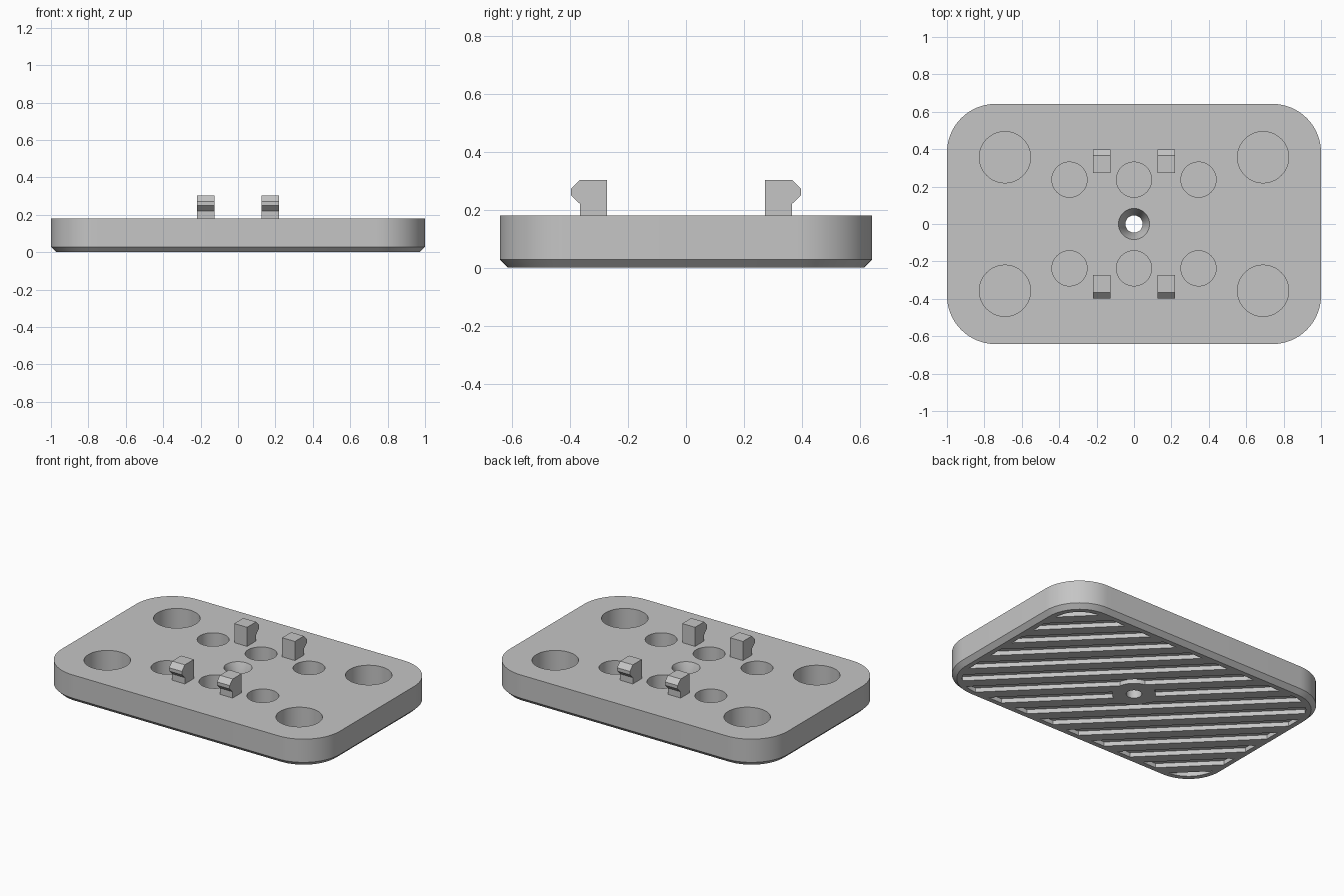
import bpy, bmesh, math
from mathutils import Matrix

cube = bpy.data.objects.get("Cube")
if cube:
    bpy.data.objects.remove(cube)

HX, HY, TOP, RADIUS = 1.0, 0.642, 0.179, 0.26
CHAMFER, RIM, GROOVE = 0.028, 0.06, 0.028

grey = bpy.data.materials.new("light grey plastic")
grey.use_nodes = True
colour = (0.56, 0.56, 0.56, 1)
grey.diffuse_color = colour
grey.node_tree.nodes["Principled BSDF"].inputs["Base Color"].default_value = colour


def make_object(name, bm):
    bmesh.ops.recalc_face_normals(bm, faces=bm.faces)
    mesh = bpy.data.meshes.new(name)
    bm.to_mesh(mesh)
    bm.free()
    mesh.materials.append(grey)
    obj = bpy.data.objects.new(name, mesh)
    bpy.context.collection.objects.link(obj)
    return obj


def circle(r, cx=0, cy=0, n=64):
    return [(cx + r * math.cos(2 * math.pi * i / n),
             cy + r * math.sin(2 * math.pi * i / n)) for i in range(n)]


def rounded_rect(inset, steps=16):
    r = RADIUS - inset
    pts = []
    for q, (sx, sy) in enumerate([(1, 1), (-1, 1), (-1, -1), (1, -1)]):
        for i in range(steps + 1):
            a = math.pi / 2 * (q + i / steps)
            pts.append((sx * (HX - RADIUS) + r * math.cos(a),
                        sy * (HY - RADIUS) + r * math.sin(a)))
    return pts


def add_stack(bm, levels):
    """Closed solid through matching outlines, given as (outline, z)."""
    rings = [[bm.verts.new((x, y, z)) for x, y in pts] for pts, z in levels]
    n = len(rings[0])
    for low, high in zip(rings, rings[1:]):
        for i in range(n):
            j = (i + 1) % n
            bm.faces.new((low[i], low[j], high[j], high[i]))
    bm.faces.new(rings[0][::-1])
    bm.faces.new(rings[-1])


def stack(name, levels):
    bm = bmesh.new()
    add_stack(bm, levels)
    return make_object(name, bm)


def boolean(target, tool, operation):
    """Apply a boolean and discard the tool."""
    tool.hide_render = True
    mod = target.modifiers.new("cut", 'BOOLEAN')
    mod.operation, mod.solver, mod.object = operation, 'EXACT', tool
    bpy.context.view_layer.update()
    graph = bpy.context.evaluated_depsgraph_get()
    mesh = bpy.data.meshes.new_from_object(target.evaluated_get(graph))
    target.modifiers.clear()
    target.data = mesh
    bpy.data.objects.remove(tool)


# Rounded base plate with a chamfered lower edge
plate = stack("base_plate", [(rounded_rect(CHAMFER), 0),
                             (rounded_rect(0), CHAMFER),
                             (rounded_rect(0), TOP)])

# Round pockets in the top
bm = bmesh.new()
pockets = [(sx * 0.69, sy * 0.357, 0.137) for sx in (-1, 1) for sy in (-1, 1)]
pockets += [(x, sy * 0.237, 0.094) for x in (-0.345, 0, 0.345) for sy in (-1, 1)]
for x, y, r in pockets:
    add_stack(bm, [(circle(r, x, y), 0.045), (circle(r, x, y), TOP + 0.1)])
boolean(plate, make_object("pocket_cutter", bm), 'DIFFERENCE')

# Diagonal grip grooves underneath, kept inside the rim and clear of the boss
bm = bmesh.new()
PITCH = 0.14
for i in range(-9, 10):
    place = (Matrix.Rotation(math.radians(45), 4, 'Z')
             @ Matrix.Translation((i * PITCH, 0, 0))
             @ Matrix.Diagonal((PITCH / 2, 4, 2 * GROOVE, 1)))
    bmesh.ops.create_cube(bm, size=1, matrix=place)
grooves = make_object("groove_cutter", bm)
area = stack("groove_area", [(rounded_rect(RIM), -0.1), (rounded_rect(RIM), 0.1)])
boolean(grooves, area, 'INTERSECT')
boss = stack("boss_area", [(circle(0.128), -0.2), (circle(0.128), 0.2)])
boolean(grooves, boss, 'DIFFERENCE')
boolean(plate, grooves, 'DIFFERENCE')

# Countersunk screw hole through the centre
screw = stack("screw_cutter", [(circle(0.046), -0.1), (circle(0.046), 0.09),
                               (circle(0.083), TOP), (circle(0.083), TOP + 0.1)])
boolean(plate, screw, 'DIFFERENCE')

# Four snap clips with hooked outer edges
CLIP = [(0.273, TOP - 0.01), (0.366, TOP - 0.01), (0.366, 0.22), (0.397, 0.25),
        (0.397, 0.272), (0.366, 0.303), (0.273, 0.303)]
for side, sx in (("left", 1), ("right", -1)):
    for end, sy in (("front", -1), ("back", 1)):
        bm = bmesh.new()
        face = bm.faces.new([bm.verts.new((sx * 0.172 - 0.046, sy * y, z)) for y, z in CLIP])
        out = bmesh.ops.extrude_face_region(bm, geom=[face])
        moved = [v for v in out["geom"] if isinstance(v, bmesh.types.BMVert)]
        bmesh.ops.translate(bm, verts=moved, vec=(0.092, 0, 0))
        make_object(f"{end}_{side}_clip", bm)

# Smooth the rounded walls, keep the edges sharp
bpy.ops.object.select_all(action='DESELECT')
plate.select_set(True)
bpy.context.view_layer.objects.active = plate
bpy.ops.object.shade_smooth_by_angle(angle=math.radians(25))
